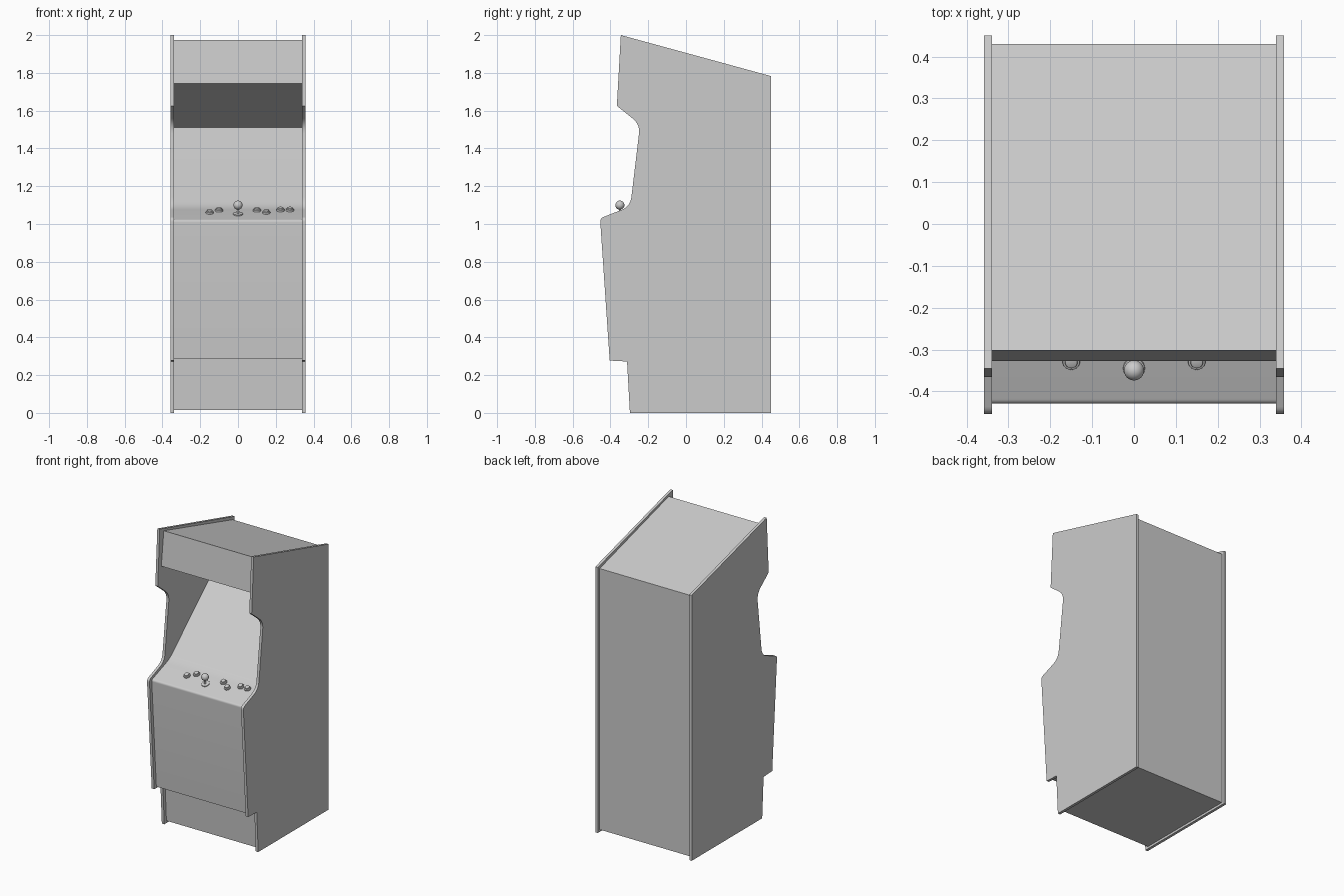
import bpy, bmesh, math
from mathutils import Vector, Matrix

if "Cube" in bpy.data.objects:
    bpy.data.objects.remove(bpy.data.objects["Cube"])

grey = bpy.data.materials.new("plain grey")
grey.diffuse_color = (0.6, 0.6, 0.6, 1)
grey.use_nodes = True
grey.node_tree.nodes["Principled BSDF"].inputs["Base Color"].default_value = grey.diffuse_color


def finish(name, bm, smooth=True):
    bmesh.ops.recalc_face_normals(bm, faces=bm.faces)
    me = bpy.data.meshes.new(name)
    bm.to_mesh(me)
    bm.free()
    me.materials.append(grey)
    ob = bpy.data.objects.new(name, me)
    bpy.context.collection.objects.link(ob)
    if smooth:
        bpy.ops.object.select_all(action='DESELECT')
        ob.select_set(True)
        bpy.context.view_layer.objects.active = ob
        bpy.ops.object.shade_smooth_by_angle(angle=math.radians(25))
    return ob


def rounded(points):
    """Profile of (y, z[, cut]) points; corners with a cut length get rounded."""
    out = []
    n = len(points)
    for i, p in enumerate(points):
        c = Vector(p[:2])
        if len(p) == 2:
            out.append(c)
            continue
        a = c + (Vector(points[i - 1][:2]) - c).normalized() * p[2]
        b = c + (Vector(points[(i + 1) % n][:2]) - c).normalized() * p[2]
        for k in range(7):
            t = k / 6
            out.append(a * (1 - t) ** 2 + c * 2 * t * (1 - t) + b * t * t)
    return out


def slab(name, points, x0, x1):
    bm = bmesh.new()
    f = bm.faces.new([bm.verts.new((x0, p.x, p.y)) for p in rounded(points)])
    r = bmesh.ops.extrude_face_region(bm, geom=[f])
    vs = [g for g in r["geom"] if isinstance(g, bmesh.types.BMVert)]
    bmesh.ops.translate(bm, verts=vs, vec=(x1 - x0, 0, 0))
    return finish(name, bm)


# Side panels
side = [(0.45, 0), (0.45, 1.783), (-0.345, 2.0), (-0.366, 1.625),
        (-0.243, 1.527, 0.05), (-0.295, 1.093, 0.05),
        (-0.455, 1.03, 0.02), (-0.404, 0.277), (-0.312, 0.272), (-0.297, 0)]
slab("side_panel_right", side, 0.34, 0.358)
slab("side_panel_left", side, -0.358, -0.34)

# Cabinet body: back, roof, marquee, hood underside, screen, controls, front, kick
body = [(0.43, 0.015), (0.43, 1.768), (-0.302, 1.973), (-0.328, 1.745),
        (0.23, 1.51), (-0.24, 1.09, 0.04), (-0.43, 1.02, 0.012),
        (-0.381, 0.285), (-0.289, 0.285), (-0.274, 0.015)]
slab("cabinet_body", body, -0.345, 0.345)

# Controls sit on the sloped panel
SLOPE = math.atan2(0.07, 0.19)


def panel_z(y):
    return 1.02 + (y + 0.43) * math.tan(SLOPE)


def disc(name, x, y, r, h, bevel):
    bm = bmesh.new()
    bmesh.ops.create_cone(bm, cap_ends=True, segments=24, radius1=r, radius2=r, depth=h)
    top = [e for e in bm.edges if all(v.co.z > 0 for v in e.verts)]
    bmesh.ops.bevel(bm, geom=top, offset=bevel, segments=2, profile=0.5, affect='EDGES')
    ob = finish(name, bm)
    ob.matrix_world = Matrix.Translation((x, y, panel_z(y) + h * 0.3)) @ Matrix.Rotation(SLOPE, 4, 'X')


buttons = [(-0.15, -0.328), (-0.10, -0.296), (0.10, -0.296),
           (0.15, -0.328), (0.225, -0.292), (0.275, -0.292)]
for i, (x, y) in enumerate(buttons):
    disc(f"button_{i + 1}_rim", x, y, 0.021, 0.012, 0.003)
    disc(f"button_{i + 1}_cap", x, y, 0.015, 0.022, 0.003)

# Joystick: base plate, shaft and ball
disc("joystick_base", 0, -0.345, 0.026, 0.008, 0.002)

bm = bmesh.new()
bmesh.ops.create_cone(bm, cap_ends=True, segments=16, radius1=0.006, radius2=0.006, depth=0.06)
finish("joystick_shaft", bm).location = (0, -0.349, 1.07)

bm = bmesh.new()
bmesh.ops.create_uvsphere(bm, u_segments=24, v_segments=16, radius=0.024)
finish("joystick_ball", bm).location = (0, -0.35, 1.1)
